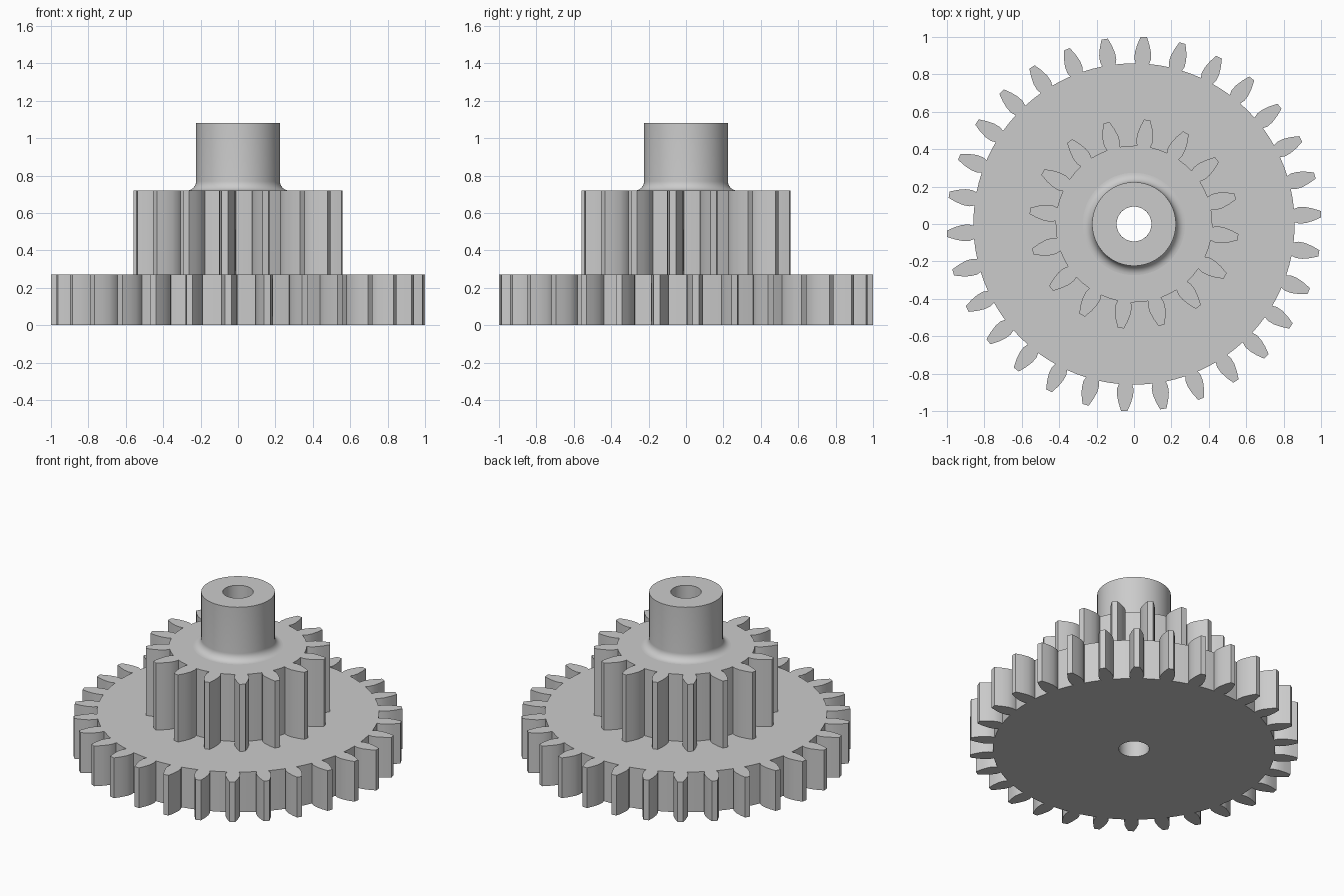
import bpy
import bmesh
from math import sin, cos, pi, radians

cube = bpy.data.objects.get("Cube")
if cube:
    bpy.data.objects.remove(cube, do_unlink=True)

grey = bpy.data.materials.new("light grey")
grey.use_nodes = True
colour = (0.6, 0.6, 0.6, 1)
grey.diffuse_color = colour
grey.node_tree.nodes["Principled BSDF"].inputs["Base Color"].default_value = colour

BORE = 0.093
# Half of a tooth: height above the root circle, half width
TOOTH = [(0, 0.036), (0.025, 0.044), (0.06, 0.043), (0.1, 0.033), (0.142, 0.017)]


def polar(r, a, z=0):
    return (r * cos(a), r * sin(a), z)


def finish(name, bm, angle):
    """Turn the bmesh into a smooth-shaded object with sharp edges."""
    bmesh.ops.recalc_face_normals(bm, faces=bm.faces)
    mesh = bpy.data.meshes.new(name)
    bm.to_mesh(mesh)
    bm.free()
    mesh.materials.append(grey)
    obj = bpy.data.objects.new(name, mesh)
    bpy.context.collection.objects.link(obj)
    bpy.ops.object.select_all(action='DESELECT')
    obj.select_set(True)
    bpy.context.view_layer.objects.active = obj
    bpy.ops.object.shade_smooth_by_angle(angle=radians(angle))
    return obj


def add_loop(bm, points):
    verts = [bm.verts.new(p) for p in points]
    return [bm.edges.new((v, verts[i - 1])) for i, v in enumerate(verts)]


def gear(name, teeth, root, phase, bottom, top):
    """Spur gear plate with a round bore."""
    outline = []
    for i in range(teeth):
        a = radians(phase) + 2 * pi * i / teeth
        outline += [polar(root + h, a - w / (root + h), bottom) for h, w in TOOTH]
        outline += [polar(root + h, a + w / (root + h), bottom) for h, w in reversed(TOOTH)]
        outline.append(polar(root, a + pi / teeth, bottom))
    bm = bmesh.new()
    edges = add_loop(bm, outline)
    edges += add_loop(bm, [polar(BORE, 2 * pi * i / 48, bottom) for i in range(48)])
    bmesh.ops.triangle_fill(bm, use_beauty=True, use_dissolve=False, edges=edges)
    ret = bmesh.ops.extrude_face_region(bm, geom=bm.faces[:], use_keep_orig=True)
    moved = [g for g in ret["geom"] if isinstance(g, bmesh.types.BMVert)]
    bmesh.ops.translate(bm, verts=moved, vec=(0, 0, top - bottom))
    return finish(name, bm, 20)


def hub(name, radius, fillet, bottom, top, segments=64):
    """Hollow shaft with a concave fillet at its foot."""
    profile = [(BORE, bottom)]
    for i in range(9):
        a = pi / 2 * i / 8
        profile.append((radius + fillet * (1 - sin(a)), bottom + fillet * (1 - cos(a))))
    profile += [(radius, top), (BORE, top)]
    bm = bmesh.new()
    rings = [[bm.verts.new(polar(r, 2 * pi * i / segments, z)) for i in range(segments)]
             for r, z in profile]
    for k, ring in enumerate(rings):
        prev = rings[k - 1]
        for i in range(segments):
            bm.faces.new((prev[i - 1], prev[i], ring[i], ring[i - 1]))
    return finish(name, bm, 30)


gear("large_gear", 30, 0.859, 3, 0, 0.27)
gear("small_gear", 16, 0.419, 15.3, 0.27, 0.72)
hub("hub", 0.224, 0.05, 0.72, 1.08)
